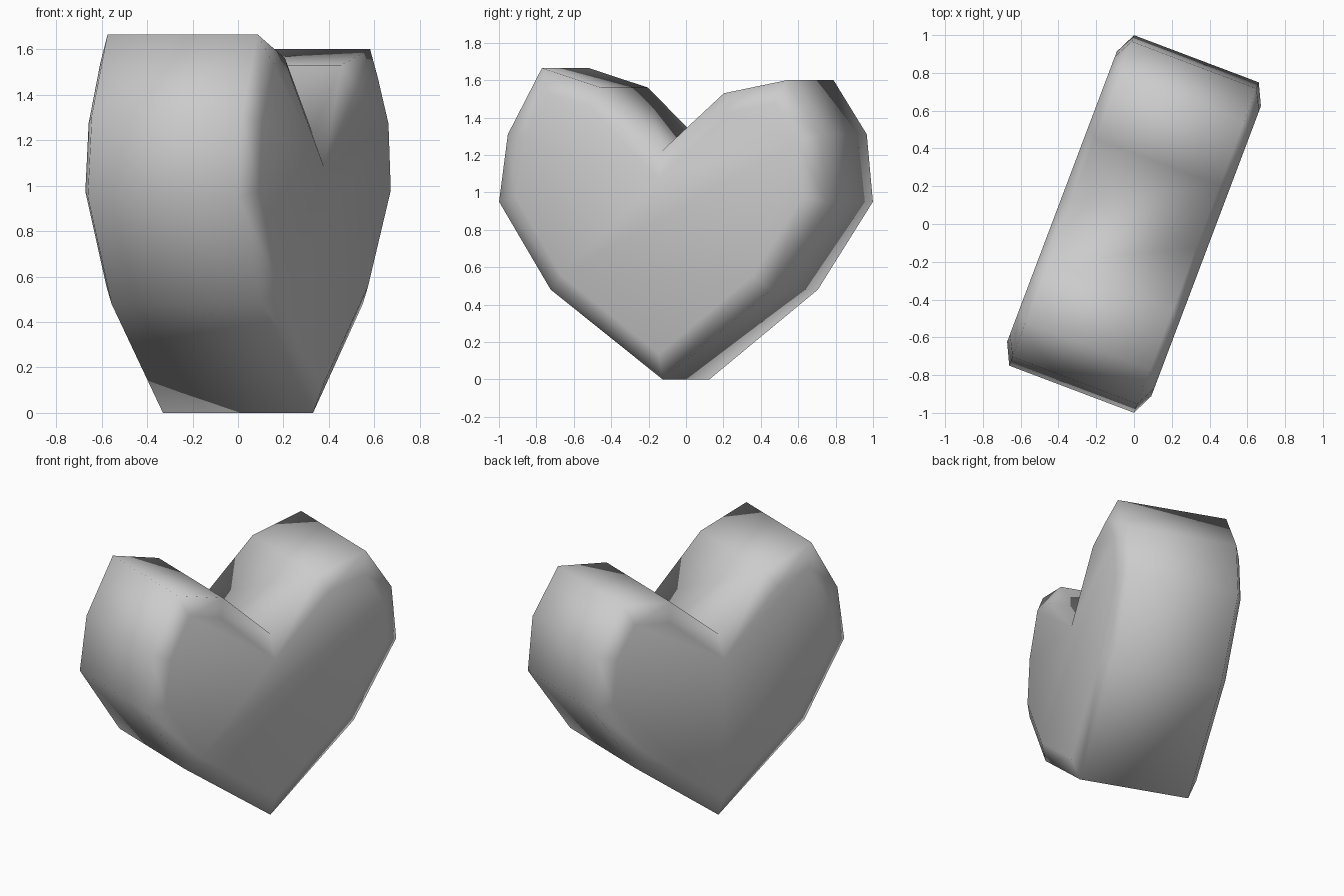
import bpy, bmesh, math

if "Cube" in bpy.data.objects:
    bpy.data.objects.remove(bpy.data.objects["Cube"])

HALF = 0.353      # half thickness at the rim
TURN = math.radians(-20.7)

# Heart outline (width, height), counter-clockwise from the bottom tip
outline = [
    (0.0, 0.0), (0.62, 0.48), (0.935, 0.95), (0.90, 1.31), (0.71, 1.60),
    (0.35, 1.53), (0.0, 1.225),
    (-0.35, 1.56), (-0.69, 1.665), (-0.885, 1.31), (-0.935, 0.95), (-0.64, 0.48),
]

bm = bmesh.new()
front = [bm.verts.new((HALF, w, z)) for w, z in outline]
back = [bm.verts.new((-HALF, w, z)) for w, z in outline]
n = len(outline)

# Rim band
for i in range(n):
    j = (i + 1) % n
    bm.faces.new((front[i], back[i], back[j], front[j]))

# Two faces, each inset and pushed out to form the bevelled edge
caps = [bm.faces.new(front), bm.faces.new(back[::-1])]
bmesh.ops.recalc_face_normals(bm, faces=bm.faces)
for cap in caps:
    bmesh.ops.inset_region(bm, faces=[cap], thickness=0.11, depth=0.055,
                           use_even_offset=True)

mesh = bpy.data.meshes.new("heart")
bm.to_mesh(mesh)
bm.free()
heart = bpy.data.objects.new("heart", mesh)
bpy.context.collection.objects.link(heart)
heart.rotation_euler.z = TURN

# Soft shading, with the notch and tip kept crisp
bpy.context.view_layer.objects.active = heart
heart.select_set(True)
bpy.ops.object.shade_smooth_by_angle(angle=math.radians(72))
